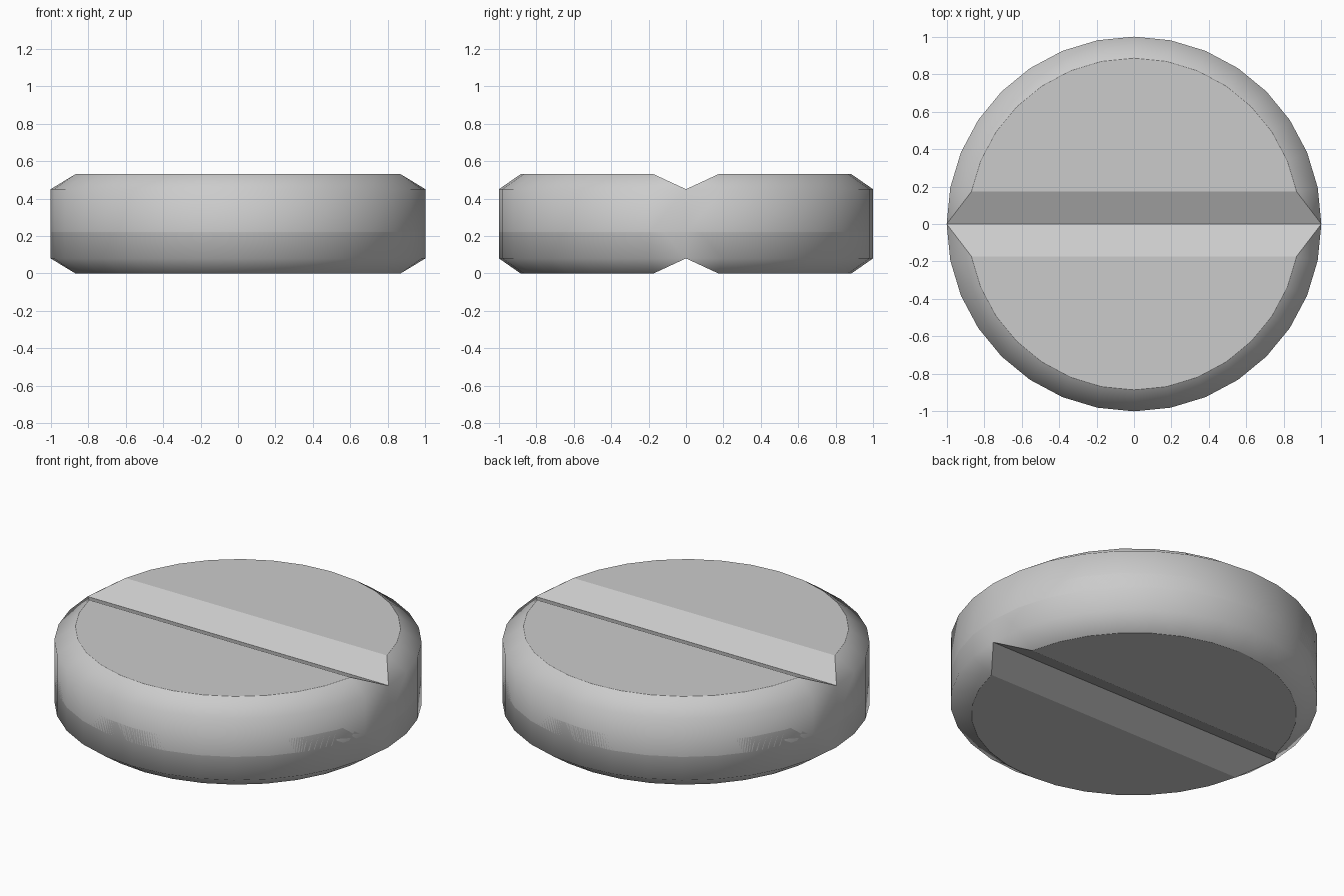
import bpy, bmesh, math

if "Cube" in bpy.data.objects:
    bpy.data.objects.remove(bpy.data.objects["Cube"])

SIDES, HEIGHT = 32, 0.53
RIM_R, FACE_R = 1.0, 0.885
RIM_Z, SEAM_Z = 0.45, 0.22


def ring(bm, radius, z, skip=()):
    return {k: bm.verts.new((radius * math.cos(math.tau * k / SIDES),
                             radius * math.sin(math.tau * k / SIDES), z))
            for k in range(SIDES) if k not in skip}


def tablet_half(name, flip):
    bm = bmesh.new()
    half = SIDES // 2
    seam = ring(bm, RIM_R, SEAM_Z)
    rim = ring(bm, RIM_R, RIM_Z)
    # Face ring is left open where the score line meets the rim
    face = ring(bm, FACE_R, HEIGHT, skip=(0, half))

    # Rounded wall and bevel
    side = []
    for k in range(SIDES):
        n = (k + 1) % SIDES
        side.append(bm.faces.new((seam[k], seam[n], rim[n], rim[k])))
        top = [face[i] for i in (n, k) if i in face]
        side.append(bm.faces.new([rim[k], rim[n]] + top))
    for f in side:
        f.smooth = True

    # Two flat faces and the V-shaped score line between them
    flat = [bm.faces.new([face[k] for k in range(1, half)]),
            bm.faces.new([face[k] for k in range(half + 1, SIDES)]),
            bm.faces.new((rim[0], face[1], face[half - 1], rim[half])),
            bm.faces.new((rim[half], face[half + 1], face[SIDES - 1], rim[0]))]
    for f in flat:
        for e in f.edges:
            e.smooth = False

    # The lower half is the upper half mirrored
    if flip:
        for v in bm.verts:
            v.co.z = HEIGHT - v.co.z
        bmesh.ops.reverse_faces(bm, faces=bm.faces[:])

    mesh = bpy.data.meshes.new(name)
    bm.to_mesh(mesh)
    bm.free()
    obj = bpy.data.objects.new(name, mesh)
    bpy.context.collection.objects.link(obj)


tablet_half("tablet_upper_half", False)
tablet_half("tablet_lower_half", True)
